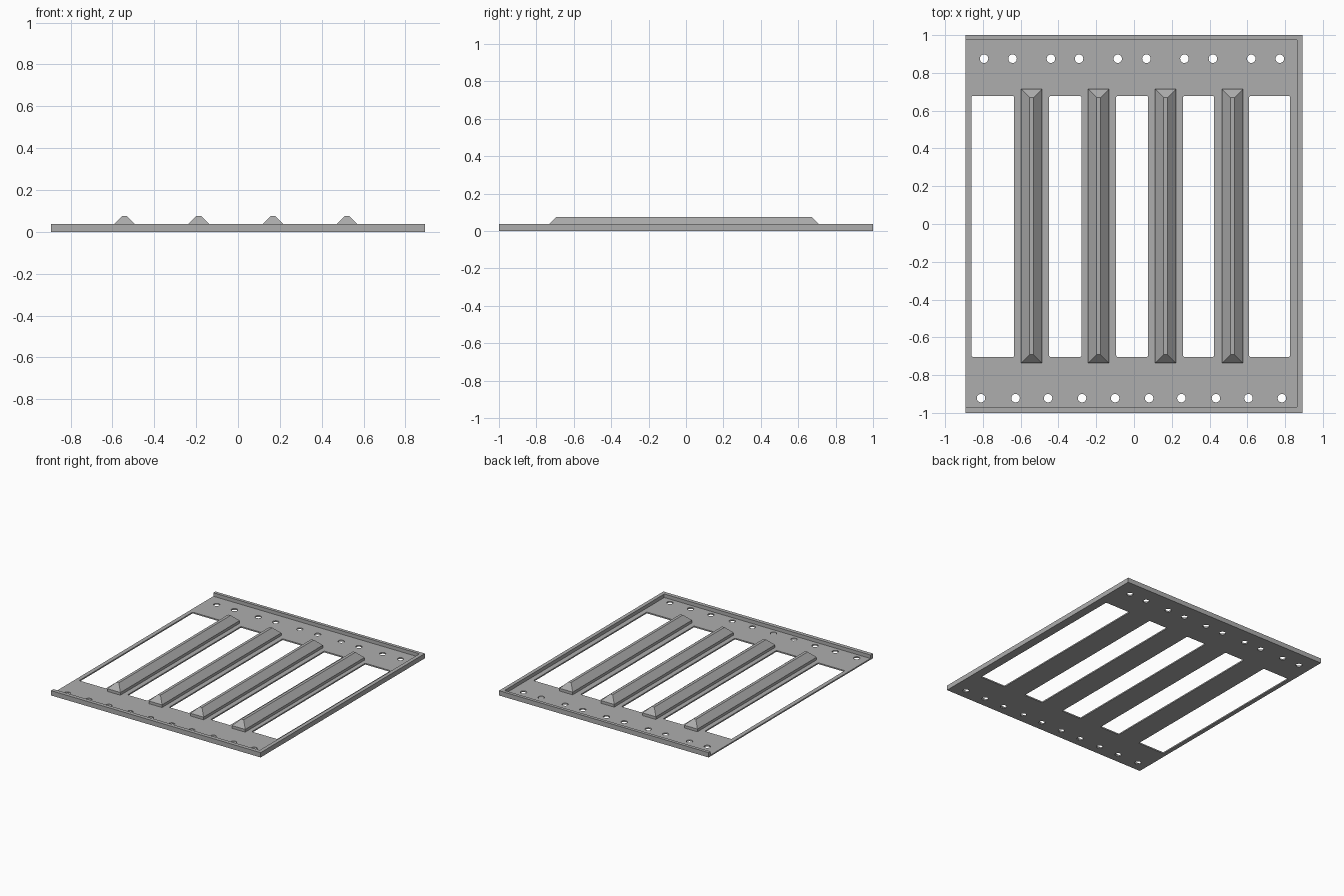
import bpy, bmesh
from math import sin, cos, pi

if "Cube" in bpy.data.objects:
    bpy.data.objects.remove(bpy.data.objects["Cube"])

T = 0.01            # plate thickness
RIM_TOP = 0.037
W, D = 0.893, 1.0   # half width, half depth

steel = bpy.data.materials.new("grey_steel")
steel.use_nodes = True
color = (0.42, 0.42, 0.42, 1)
steel.diffuse_color = color
steel.node_tree.nodes["Principled BSDF"].inputs["Base Color"].default_value = color


def add_object(name, mesh):
    mesh.materials.clear()
    mesh.materials.append(steel)
    obj = bpy.data.objects.new(name, mesh)
    bpy.context.collection.objects.link(obj)
    return obj


def slab(name, loops, z0, z1):
    """Flat outline with holes, extruded from z0 to z1."""
    curve = bpy.data.curves.new(name, 'CURVE')
    curve.dimensions = '2D'
    curve.fill_mode = 'BOTH'
    curve.extrude = (z1 - z0) / 2
    for loop in loops:
        spline = curve.splines.new('POLY')
        spline.points.add(len(loop) - 1)
        for point, (x, y) in zip(spline.points, loop):
            point.co = (x, y, 0, 1)
        spline.use_cyclic_u = True
    temp = bpy.data.objects.new(name + "_outline", curve)
    bpy.context.collection.objects.link(temp)
    bpy.context.view_layer.update()
    graph = bpy.context.evaluated_depsgraph_get()
    mesh = bpy.data.meshes.new_from_object(temp.evaluated_get(graph))
    bpy.data.objects.remove(temp)
    bm = bmesh.new()
    bm.from_mesh(mesh)
    bmesh.ops.remove_doubles(bm, verts=bm.verts, dist=1e-5)
    bmesh.ops.translate(bm, verts=bm.verts, vec=(0, 0, (z0 + z1) / 2))
    bmesh.ops.recalc_face_normals(bm, faces=bm.faces)
    for f in bm.faces:
        f.smooth = False
    bm.to_mesh(mesh)
    bm.free()
    return add_object(name, mesh)


def rect(x0, x1, y0, y1):
    return [(x0, y0), (x1, y0), (x1, y1), (x0, y1)]


def rounded_rect(x0, x1, y0, y1, r=0.006, steps=3):
    corners = [(x1 - r, y1 - r), (x0 + r, y1 - r), (x0 + r, y0 + r), (x1 - r, y0 + r)]
    return [(cx + r * cos(a), cy + r * sin(a))
            for i, (cx, cy) in enumerate(corners)
            for a in [(i + k / steps) * pi / 2 for k in range(steps + 1)]]


def circle(cx, cy, r=0.0225, n=24):
    return [(cx + r * cos(2 * pi * k / n), cy + r * sin(2 * pi * k / n)) for k in range(n)]


# Base plate with long slots and two rows of bolt holes
slots = [(-0.861, -0.634), (-0.449, -0.279), (-0.094, 0.075), (0.26, 0.424), (0.61, 0.826)]
back_holes = [-0.794, -0.643, -0.44, -0.291, -0.086, 0.066, 0.267, 0.418, 0.621, 0.772]
front_holes = [-0.81, -0.627, -0.455, -0.275, -0.1, 0.08, 0.251, 0.434, 0.606, 0.783]
loops = [rect(-W, W, -D, D)]
loops += [rounded_rect(a, b, -0.703, 0.677) for a, b in slots]
loops += [circle(x, 0.875) for x in back_holes]
loops += [circle(x, -0.922) for x in front_holes]
slab("slotted_plate", loops, 0, T)

# Raised rim on three sides, open on the -x side
inner = rounded_rect(-W, 0.864, -0.97, 0.975)
half = len(inner) // 4
back_corner, front_corner = inner[:half], inner[-half:]
rim = [(-W, -D), (W, -D), (W, D), (-W, D), (-W, 0.975)]
rim += back_corner[::-1] + front_corner[::-1] + [(-W, -0.97)]
slab("raised_rim", [rim], T, RIM_TOP)


# Ribs: short upright base, then sides and ends sloping to a narrow flat top
def rib(name, cx):
    bm = bmesh.new()
    levels = [(T, 0), (0.031, 0), (0.076, 0.045)]   # height, inset
    rings = []
    for z, inset in levels:
        h = 0.056 - inset
        ring = rect(cx - h, cx + h, -0.737 + inset, 0.715 - inset)
        rings.append([bm.verts.new((x, y, z)) for x, y in ring])
    for low, high in zip(rings, rings[1:]):
        for i in range(4):
            j = (i + 1) % 4
            bm.faces.new((low[i], low[j], high[j], high[i]))
    bm.faces.new(rings[-1])
    bm.faces.new(rings[0][::-1])
    mesh = bpy.data.meshes.new(name)
    bm.to_mesh(mesh)
    bm.free()
    add_object(name, mesh)


for i in range(4):
    rib(f"rib_{i + 1}", -0.542 + 0.3545 * i)
